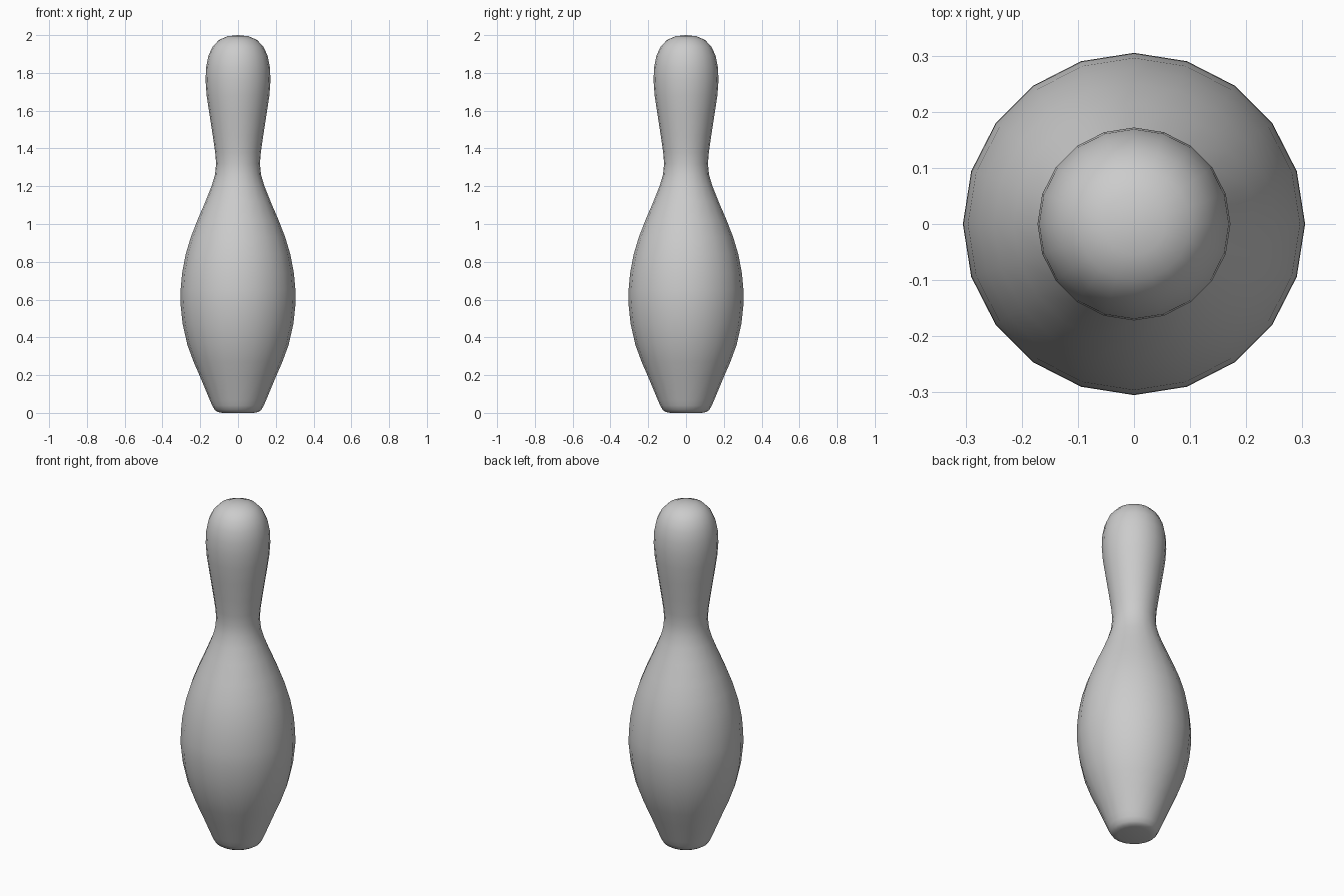
import bpy, bmesh, math

if "Cube" in bpy.data.objects:
    bpy.data.objects.remove(bpy.data.objects["Cube"])

SIDES = 20
# Half profile from base to crown: (radius, height)
PROFILE = [(0.085, 0.0), (0.105, 0.004), (0.122, 0.014), (0.136, 0.038), (0.15, 0.07),
           (0.20, 0.19), (0.235, 0.27), (0.268, 0.36), (0.293, 0.47), (0.305, 0.58),
           (0.304, 0.65), (0.296, 0.74), (0.277, 0.84), (0.25, 0.93), (0.215, 1.02),
           (0.172, 1.12), (0.14, 1.20), (0.122, 1.26), (0.116, 1.32), (0.121, 1.38),
           (0.134, 1.47), (0.151, 1.58), (0.166, 1.68), (0.172, 1.76), (0.169, 1.83),
           (0.157, 1.89), (0.134, 1.94), (0.10, 1.975), (0.055, 1.994)]

# Lathed pin body
bm = bmesh.new()
rings = []
for r, z in PROFILE:
    rings.append([bm.verts.new((r * math.cos(math.tau * i / SIDES),
                                r * math.sin(math.tau * i / SIDES), z))
                  for i in range(SIDES)])
for a, b in zip(rings, rings[1:]):
    for i in range(SIDES):
        j = (i + 1) % SIDES
        bm.faces.new((a[i], a[j], b[j], b[i]))

# Flat base and rounded crown
bm.faces.new(rings[0][::-1])
tip = bm.verts.new((0, 0, 2.0))
for i in range(SIDES):
    bm.faces.new((rings[-1][i], rings[-1][(i + 1) % SIDES], tip))

for f in bm.faces:
    f.smooth = True
mesh = bpy.data.meshes.new("pin_body")
bm.to_mesh(mesh)
bm.free()
bpy.context.collection.objects.link(bpy.data.objects.new("pin_body", mesh))
